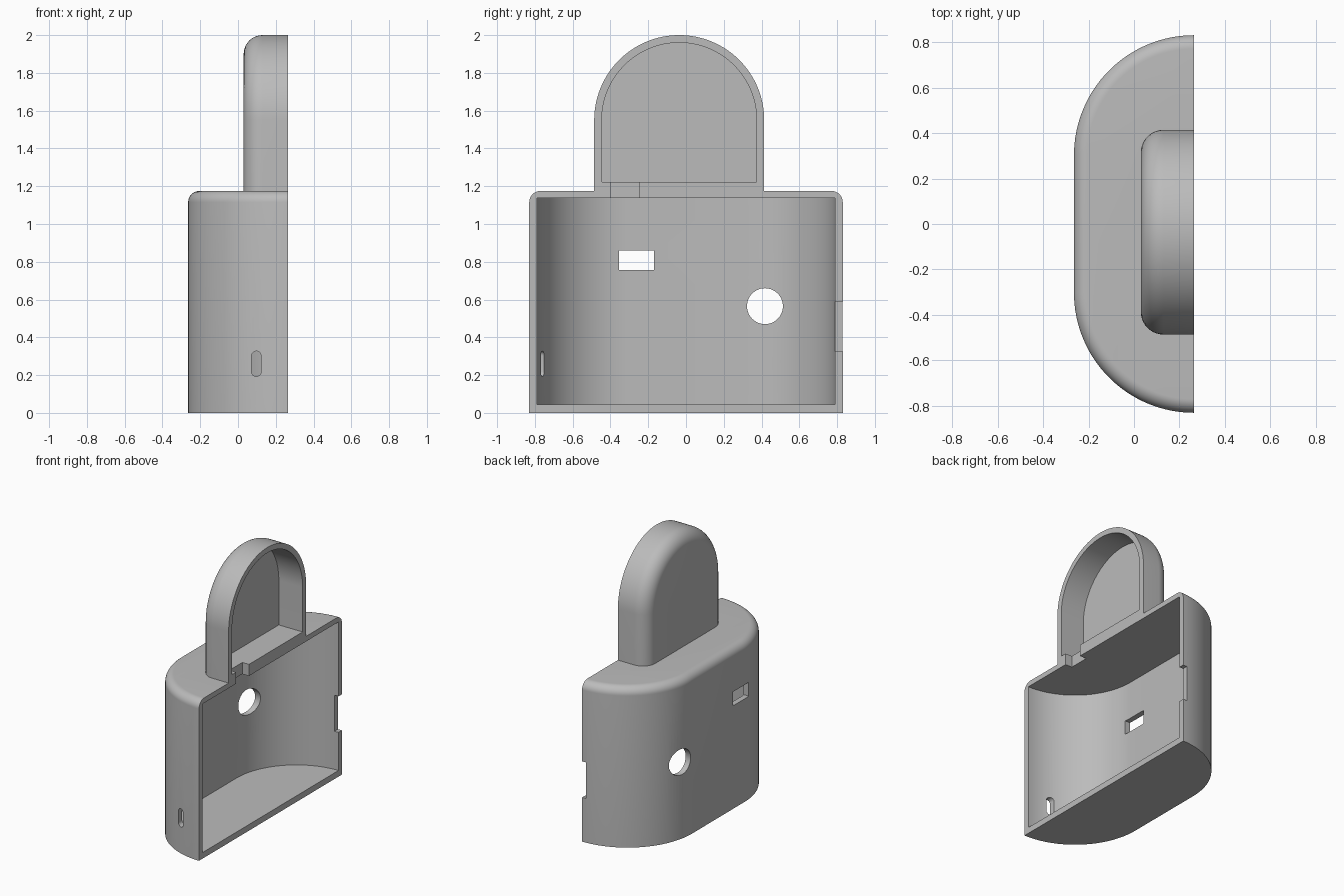
import bpy, bmesh
from math import sin, cos, pi

cube = bpy.data.objects.get("Cube")
if cube:
    bpy.data.objects.remove(cube, do_unlink=True)

OPEN_X = 0.264     # plane of the open side
WALL = 0.04
SEG = 32

grey = bpy.data.materials.new("plain_grey")
grey.use_nodes = True
colour = (0.5, 0.5, 0.5, 1)
grey.diffuse_color = colour
grey.node_tree.nodes["Principled BSDF"].inputs["Base Color"].default_value = colour


def loft(name, rings):
    """Closed solid through a stack of equal-length rings."""
    bm = bmesh.new()
    loops = [[bm.verts.new(p) for p in ring] for ring in rings]
    bm.faces.new(loops[0])
    bm.faces.new(loops[-1])
    n = len(loops[0])
    for a, b in zip(loops, loops[1:]):
        for i in range(n):
            j = (i + 1) % n
            bm.faces.new((a[i], a[j], b[j], b[i]))
    bmesh.ops.recalc_face_normals(bm, faces=bm.faces)
    mesh = bpy.data.meshes.new(name)
    bm.to_mesh(mesh)
    bm.free()
    obj = bpy.data.objects.new(name, mesh)
    bpy.context.collection.objects.link(obj)
    mesh.materials.append(grey)
    return obj


def box(name, lo, hi):
    ring = [(lo[0], lo[1]), (hi[0], lo[1]), (hi[0], hi[1]), (lo[0], hi[1])]
    return loft(name, [[(x, y, z) for x, y in ring] for z in (lo[2], hi[2])])


def combine(target, tool, operation):
    mod = target.modifiers.new("combine", "BOOLEAN")
    mod.operation, mod.solver, mod.object = operation, "EXACT", tool
    bpy.context.view_layer.objects.active = target
    bpy.ops.object.modifier_apply(modifier=mod.name)
    bpy.data.objects.remove(tool, do_unlink=True)


def body_ring(z, inset=0, tail=0):
    """Half-stadium plan, optionally running past the open side."""
    r = 0.528 - inset
    arc = [(OPEN_X - r * sin(t), 0.302 + r * cos(t))
           for t in (pi / 2 * i / SEG for i in range(SEG + 1))]
    if tail:
        arc.insert(0, (OPEN_X + tail, 0.302 + r))
    return [(x, y, z) for x, y in arc] + [(x, -y, z) for x, y in reversed(arc)]


def arch_ring(x, base, inset=0):
    """Round-topped outline standing on a base height."""
    r = 0.45 - inset
    arc = [(x, -0.036 + r * cos(t), 1.55 + r * sin(t))
           for t in (pi * i / (2 * SEG) for i in range(2 * SEG + 1))]
    return [(x, -0.036 + r, base)] + arc + [(x, -0.036 - r, base)]


def fillet(radius, steps=10):
    """Pairs of (inset, rise) along a quarter round."""
    angles = [pi / 2 * i / steps for i in range(steps + 1)]
    return [(radius * (1 - cos(t)), radius * sin(t)) for t in angles]


# Outer body with rounded top edge
case = loft("padlock_half_case", [body_ring(0)] + [
    body_ring(1.115 + rise, inset) for inset, rise in fillet(0.06)])

# Arched upper part with rounded back edge
arch = loft("arch", [arch_ring(OPEN_X, 1.155)] + [
    arch_ring(0.13 - rise, 1.155, inset) for inset, rise in fillet(0.1)])
combine(case, arch, "UNION")

# Hollows
combine(case, loft("body_hollow", [body_ring(z, WALL, 0.1) for z in (0.045, 1.137)]),
        "DIFFERENCE")
combine(case, loft("arch_hollow", [arch_ring(x, 1.222, WALL) for x in (0.07, 0.4)]),
        "DIFFERENCE")

# Cable notch, rim notch and rectangular port
for name, lo, hi in (
        ("cable_notch", (0.21, -0.4, 1.1), (0.4, -0.25, 1.26)),
        ("rim_notch", (0.232, 0.7, 0.325), (0.4, 0.9, 0.59)),
        ("rectangular_port", (-0.4, -0.355, 0.757), (-0.1, -0.17, 0.86))):
    combine(case, box(name, lo, hi), "DIFFERENCE")

# Round port through the broad wall
circle = [(0.418 + 0.095 * cos(t), 0.565 + 0.095 * sin(t))
          for t in (2 * pi * i / 48 for i in range(48))]
combine(case, loft("round_port", [[(x, y, z) for y, z in circle] for x in (-0.4, 0.1)]),
        "DIFFERENCE")

# Upright slot through the front wall
slot = []
for middle, start in ((0.302, 0), (0.218, pi)):
    slot += [(0.097 + 0.025 * cos(start + pi * i / 12),
              middle + 0.025 * sin(start + pi * i / 12)) for i in range(13)]
combine(case, loft("slot", [[(x, y, z) for x, z in slot] for y in (-0.95, -0.6)]),
        "DIFFERENCE")

bpy.ops.object.select_all(action="DESELECT")
case.select_set(True)
bpy.context.view_layer.objects.active = case
bpy.ops.object.shade_smooth_by_angle(angle=pi / 6)
